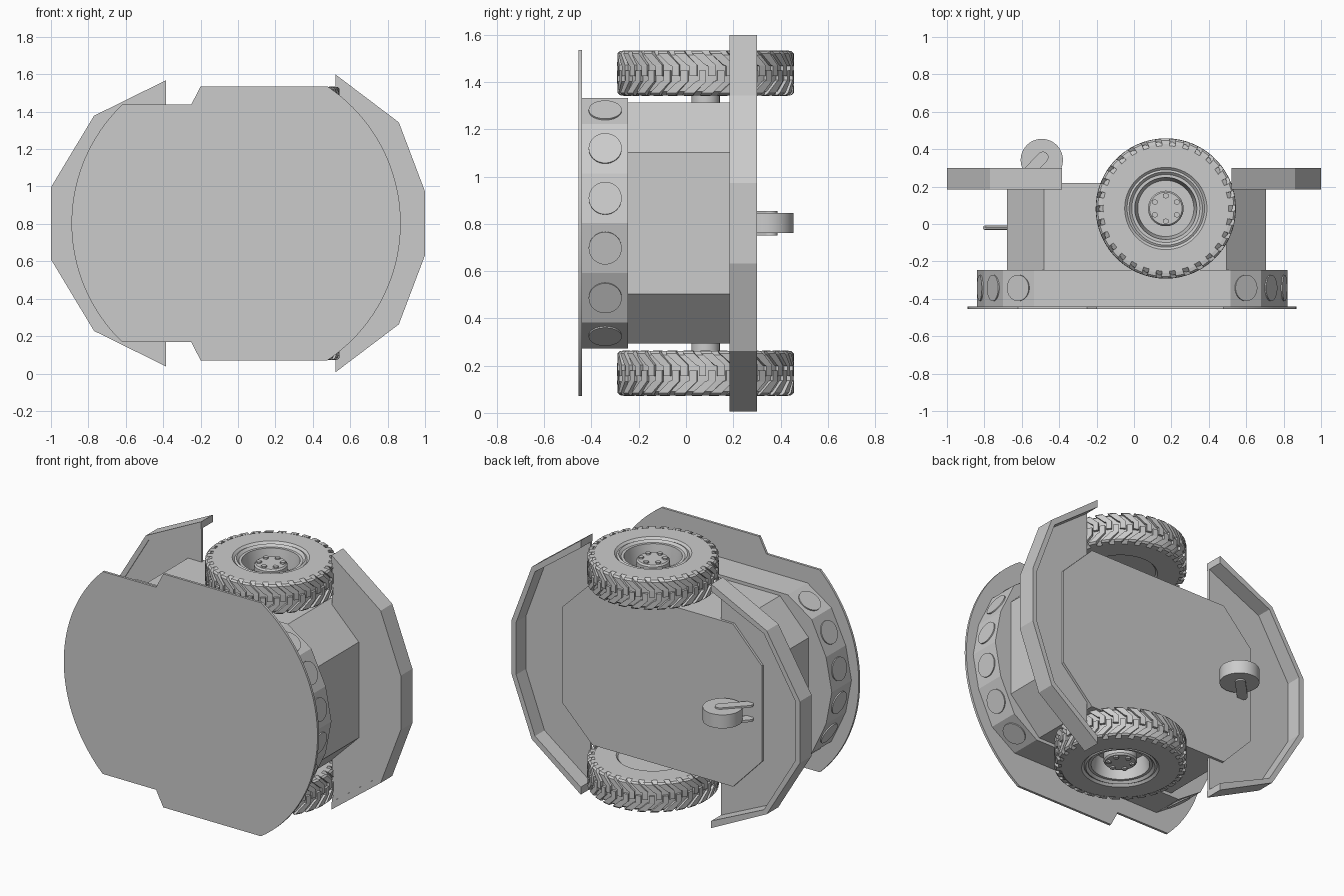
import bpy, bmesh, math
from mathutils import Matrix, Vector

if "Cube" in bpy.data.objects:
    bpy.data.objects.remove(bpy.data.objects["Cube"])

CZ = 0.803   # height of the symmetry plane


def finish(name, bm, smooth=None):
    bmesh.ops.recalc_face_normals(bm, faces=bm.faces)
    me = bpy.data.meshes.new(name)
    bm.to_mesh(me)
    bm.free()
    ob = bpy.data.objects.new(name, me)
    bpy.context.collection.objects.link(ob)
    if smooth:
        bpy.ops.object.select_all(action='DESELECT')
        ob.select_set(True)
        bpy.context.view_layer.objects.active = ob
        bpy.ops.object.shade_smooth_by_angle(angle=math.radians(smooth))
    return ob


def mirrored(half):
    """Close an (x, dz) half outline by mirroring it about the symmetry plane."""
    return half + [(x, -z) for x, z in reversed(half) if abs(z) > 1e-6]


def prism(name, outline, y0, y1, smooth=None):
    bm = bmesh.new()
    f = bm.faces.new([bm.verts.new((x, y0, CZ + z)) for x, z in outline])
    r = bmesh.ops.extrude_face_region(bm, geom=[f])
    bmesh.ops.translate(bm, vec=(0, y1 - y0, 0),
                        verts=[v for v in r['geom'] if isinstance(v, bmesh.types.BMVert)])
    return finish(name, bm, smooth)


def cylinder(name, centre, axis, radius, depth, seg=32):
    bm = bmesh.new()
    rot = Vector((0, 0, 1)).rotation_difference(Vector(axis)).to_matrix().to_4x4()
    bmesh.ops.create_cone(bm, cap_ends=True, segments=seg, radius1=radius, radius2=radius,
                          depth=depth, matrix=Matrix.Translation(centre) @ rot)
    return finish(name, bm, 30)


# thin front cover: circle trimmed flat at the sides, with a step
R, n = 0.88, 20
a0, a1 = math.acos(-0.61 / R), math.asin(0.732 / R)
half = [(-0.01 + R * math.cos(math.pi + (a0 - math.pi) * i / n),
         R * math.sin(math.pi + (a0 - math.pi) * i / n)) for i in range(n + 1)]
half += [(-0.25, 0.635), (-0.2, 0.732)]
half += [(-0.01 + R * math.cos(a1 * (1 - i / n)), R * math.sin(a1 * (1 - i / n))) for i in range(n + 1)]
half[0] = (half[0][0], 0.0)
prism("front_cover", mirrored(half), -0.455, -0.44, 30)

# faceted sensor band with a disc on every end facet
arc = [(0.83, 0), (0.79, 0.21), (0.69, 0.42), (0.525, 0.53)]
half = [(-0.01 - x, z) for x, z in arc] + [(-0.01 + x, z) for x, z in reversed(arc)]
prism("sensor_band", mirrored(half), -0.442, -0.245)
for sx in (-1, 1):
    for sz in (-1, 1):
        for (xa, za), (xb, zb) in zip(arc, arc[1:]):
            normal = Vector((sx * (zb - za), 0, sz * (xa - xb))).normalized()
            mid = (-0.01 + sx * (xa + xb) / 2, -0.342, CZ + sz * (za + zb) / 2)
            cylinder("sensor_disc", mid, normal, 0.07, 0.014)

# octagonal body
prism("body", mirrored([(-0.68, 0.3), (-0.48, 0.51), (0.495, 0.51), (0.705, 0.3)]), -0.245, 0.22)


# bumpers: flat plate with an upright outer lip
def bumper(side, outer, inner):
    prism(side + "_bumper_plate", mirrored(inner), 0.19, 0.205)
    o, i = mirrored(outer), mirrored(inner)
    prism(side + "_bumper_lip", o + i[::-1], 0.185, 0.3)


bumper("right", [(0.52, 0.797), (0.86, 0.54), (1.0, 0.17)],
       [(0.52, 0.75), (0.838, 0.515), (0.968, 0.165)])
bumper("left", [(-0.385, 0.765), (-0.77, 0.575), (-1.0, 0.193)],
       [(-0.385, 0.72), (-0.75, 0.552), (-0.968, 0.187)])

# wheels: lathed tyre and rim, tread lugs, hub bolts; axis along z
WX, WY, WZ = 0.17, 0.083, 0.54
profile = [(0, .01), (.2, .01), (.21, 0), (.335, 0), (.357, .018), (.36, .06), (.36, .13),
           (.357, .172), (.335, .19), (.22, .19), (.207, .178), (.196, .184), (.182, .17),
           (.166, .17), (.155, .10), (.15, .06), (.095, .06), (.095, .145), (.087, .155), (0, .155)]


def place(r, a, h, s):
    return (WX + r * math.cos(a), WY + r * math.sin(a), CZ + s * (WZ + h))


def wheel(side, s):
    bm = bmesh.new()
    seg = 64
    rings = []
    for r, h in profile:
        if r == 0:
            rings.append([bm.verts.new(place(0, 0, h, s))] * seg)
        else:
            rings.append([bm.verts.new(place(r, 2 * math.pi * k / seg, h, s)) for k in range(seg)])
    for A, B in zip(rings, rings[1:]):
        for k in range(seg):
            j = (k + 1) % seg
            bm.faces.new(list(dict.fromkeys((A[k], A[j], B[j], B[k]))))
    finish(side + "_tyre", bm, 35)

    # lug path: (offset from tread centre, angle, half width in degrees, top radius)
    path = [(.096, 0, 3.4, .345), (.093, 0, 3.6, .364), (.083, 1, 3.7, .374),
            (.035, 9, 3.4, .375), (.03, 10, 2.4, .375), (-.012, 10, 2.4, .375)]
    bm = bmesh.new()
    for k in range(30):
        for t in (-1, 1):
            base = k * 12 + (6 if t > 0 else 0)
            secs = []
            for off, ang, hw, top in path:
                h = .095 + t * off
                lo, hi = math.radians(base + ang - hw), math.radians(base + ang + hw)
                low = min(.352, top - .01)
                secs.append([bm.verts.new(place(r, a, h, s)) for r, a in
                             ((low, lo), (top, lo), (top, hi), (low, hi))])
            for A, B in zip(secs, secs[1:]):
                for i in range(4):
                    j = (i + 1) % 4
                    bm.faces.new((A[i], A[j], B[j], B[i]))
            bm.faces.new(secs[0])
            bm.faces.new(secs[-1])
    finish(side + "_tread", bm)

    for k in range(6):
        cylinder(side + "_hub_bolt", place(.068, math.radians(60 * k + 30), .157, s), (0, 0, 1), .016, .016, 6)
    cylinder(side + "_axle", (WX, WY, CZ + s * .52), (0, 0, 1), .06, .08)


wheel("upper", 1)
wheel("lower", -1)

# caster wheel held by two rounded arms
cylinder("caster_wheel", (-0.493, 0.342, CZ), (0, 0, 1), 0.113, 0.085, 48)
p, q = Vector((-0.487, 0.357)), Vector((-0.6, 0.24))
ang = math.atan2((p - q).y, (p - q).x)
for s in (-1, 1):
    bm = bmesh.new()
    pts = [c + 0.03 * Vector((math.cos(a), math.sin(a)))
           for c, st in ((p, ang - math.pi / 2), (q, ang + math.pi / 2))
           for a in [st + math.pi * i / 10 for i in range(11)]]
    loops = [[bm.verts.new((v.x, v.y, CZ + s * h)) for v in pts] for h in (0.038, 0.052)]
    for lp in loops:
        bm.faces.new(lp)
    for i in range(len(pts)):
        j = (i + 1) % len(pts)
        bm.faces.new((loops[0][i], loops[0][j], loops[1][j], loops[1][i]))
    finish("caster_arm", bm, 30)

# small wire handle on the left end
for s in (-1, 1):
    cylinder("handle_post", (-0.735, -0.02, CZ + s * 0.12), (1, 0, 0), 0.011, 0.13, 12)
cylinder("handle_grip", (-0.797, -0.02, CZ), (0, 0, 1), 0.011, 0.26, 12)
